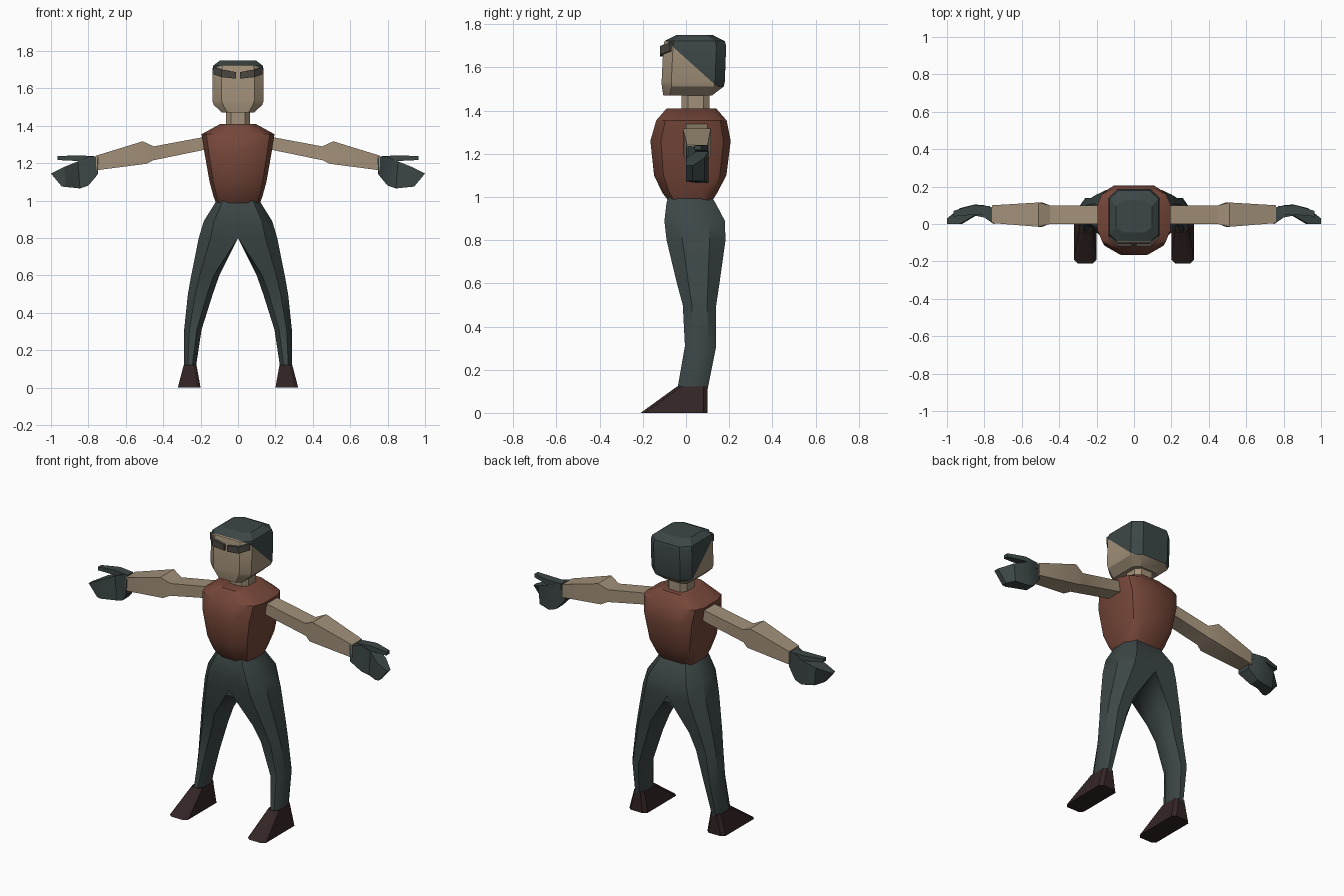
import bpy, bmesh, math
from mathutils import Vector

if "Cube" in bpy.data.objects:
    bpy.data.objects.remove(bpy.data.objects["Cube"])


def mat(name, rgb):
    m = bpy.data.materials.new(name)
    m.diffuse_color = (*rgb, 1)
    m.use_nodes = True
    m.node_tree.nodes["Principled BSDF"].inputs["Base Color"].default_value = m.diffuse_color
    return m


SKIN = mat("tan skin", (0.36, 0.28, 0.19))
SLATE = mat("dark slate", (0.046, 0.062, 0.062))
RUST = mat("rust shirt", (0.18, 0.062, 0.041))
SHOE = mat("dark brown leather", (0.034, 0.018, 0.018))
BROW = mat("grey brown", (0.07, 0.064, 0.055))


def loft(rings):
    """Skin a list of equal-length point rings and cap both ends."""
    bm = bmesh.new()
    vs = [[bm.verts.new(p) for p in r] for r in rings]
    n = len(vs[0])
    for a, b in zip(vs, vs[1:]):
        for i in range(n):
            j = (i + 1) % n
            bm.faces.new((a[i], a[j], b[j], b[i]))
    bm.faces.new(vs[0])
    bm.faces.new(vs[-1])
    bmesh.ops.recalc_face_normals(bm, faces=bm.faces)
    return bm


def finish(bm, name, mats, mirror=False, angle=25):
    me = bpy.data.meshes.new(name)
    bm.to_mesh(me)
    bm.free()
    for m in mats:
        me.materials.append(m)
    ob = bpy.data.objects.new(name, me)
    bpy.context.collection.objects.link(ob)
    bpy.ops.object.select_all(action='DESELECT')
    ob.select_set(True)
    bpy.context.view_layer.objects.active = ob
    bpy.ops.object.shade_smooth_by_angle(angle=math.radians(angle))
    if mirror:
        ob.modifiers.new("mirror", 'MIRROR')
    return ob


def oct_ring(x0, x1, y0, y1, z, ci, co, d):
    """Rectangle with cut corners: ci/co inner/outer cut in x, d cut in y."""
    return [(x, y, z) for x, y in (
        (x0 + ci, y0), (x1 - co, y0), (x1, y0 + d), (x1, y1 - d),
        (x1 - co, y1), (x0 + ci, y1), (x0, y1 - d), (x0, y0 + d))]


def x_ring(xt, zt, xb, zb, y0, y1):
    """Four-sided ring for limbs that run along x."""
    return [(xt, y0, zt), (xt, y1, zt), (xb, y1, zb), (xb, y0, zb)]


# Torso
HALF = [(0.4, 0), (0.87, 0.13), (1, 0.32), (1, 0.75), (0.88, 0.91), (0.58, 1)]
PROFILE = HALF + [(-x, t) for x, t in reversed(HALF)]
torso = [(0.98, 0.115, -0.08, 0.12), (1.02, 0.13, -0.11, 0.145),
         (1.10, 0.152, -0.148, 0.187), (1.26, 0.18, -0.165, 0.207),
         (1.355, 0.195, -0.138, 0.188), (1.41, 0.095, -0.09, 0.14)]
finish(loft([[(x * w, a + t * (b - a), z) for x, t in PROFILE]
             for z, w, a, b in torso]), "torso", [RUST], angle=35)

# Neck
finish(loft([oct_ring(-0.063, 0.063, -0.02, 0.11, z, 0.025, 0.025, 0.03)
             for z in (1.38, 1.50)]), "neck", [SKIN])

# Head, cut along the slanted hairline and coloured on either side of it
head = [(1.47, 0.085, -0.105, 0.12, 0.03, 0.03), (1.512, 0.13, -0.112, 0.175, 0.05, 0.045),
        (1.535, 0.137, -0.113, 0.18, 0.05, 0.045), (1.70, 0.137, -0.105, 0.186, 0.05, 0.045),
        (1.722, 0.132, -0.10, 0.18, 0.05, 0.045), (1.75, 0.095, -0.045, 0.125, 0.035, 0.03)]
bm = loft([oct_ring(-w, w, a, b, z, c, c, d) for z, w, a, b, c, d in head])
point, normal = Vector((0, -0.065, 1.70)), Vector((0, 0.18, 0.20)).normalized()
bmesh.ops.bisect_plane(bm, geom=bm.verts[:] + bm.edges[:] + bm.faces[:],
                       plane_co=point, plane_no=normal)
for f in bm.faces:
    c = f.calc_center_median()
    f.material_index = int((c - point).dot(normal) > 0 and c.z > 1.512)
finish(bm, "head", [SKIN, SLATE])

# Brows wrapping round the front corners of the head
brow = [(0.01, -0.12, 1.652, 1.687), (0.087, -0.12, 1.66, 1.70), (0.132, -0.077, 1.675, 1.715)]
finish(loft([[(x, y, a), (x, y, b), (x * 0.96, y + 0.016, b), (x * 0.96, y + 0.016, a)]
             for x, y, a, b in brow]), "brow", [BROW], True)

# Arms
finish(loft([x_ring(0.14, 1.348, 0.14, 1.28, 0.0, 0.10),
             x_ring(0.45, 1.29, 0.455, 1.215, 0.0, 0.10),
             x_ring(0.51, 1.317, 0.49, 1.197, -0.015, 0.115),
             x_ring(0.76, 1.24, 0.76, 1.162, 0.005, 0.10)]), "arm", [SKIN], True)

# Gloved hands: cupped palm and fingers, with a thumb on top
finish(loft([x_ring(0.745, 1.235, 0.75, 1.14, 0.0, 0.085),
             x_ring(0.80, 1.235, 0.80, 1.08, 0.035, 0.10),
             x_ring(0.855, 1.21, 0.845, 1.065, 0.045, 0.104),
             x_ring(0.93, 1.18, 0.92, 1.073, 0.0, 0.085),
             x_ring(1.0, 1.145, 0.942, 1.075, 0.0, 0.03)]), "glove", [SLATE], True)
finish(loft([x_ring(0.77, 1.238, 0.77, 1.20, 0.045, 0.095),
             x_ring(0.86, 1.242, 0.86, 1.212, 0.05, 0.102),
             x_ring(0.965, 1.238, 0.965, 1.217, 0.04, 0.07)]), "thumb", [SLATE], True)

# Trousers: one leg with half the hips, mirrored
leg = [(1.0, 0, 0.115, -0.08, 0.12, 0), (0.975, 0, 0.13, -0.09, 0.135, 0),
       (0.89, 0, 0.183, -0.10, 0.18, 0), (0.80, 0, 0.21, -0.09, 0.183, 0),
       (0.60, 0.10, 0.25, -0.042, 0.155, 0.03), (0.50, 0.135, 0.268, -0.015, 0.14, 0.03),
       (0.31, 0.195, 0.288, -0.005, 0.14, 0.025), (0.11, 0.225, 0.288, -0.04, 0.10, 0.02)]
bm = loft([oct_ring(x0, x1, a, b, z, ci, 0.3 * (x1 - x0), 0.27 * (b - a))
           for z, x0, x1, a, b, ci in leg])
bmesh.ops.delete(bm, geom=[f for f in bm.faces if all(v.co.x < 1e-5 for v in f.verts)],
                 context='FACES_ONLY')
finish(bm, "trousers", [SLATE], True, 35)

# Shoes
finish(loft([oct_ring(0.20, 0.322, -0.21, 0.10, 0.0, 0.02, 0.02, 0.02),
             oct_ring(0.222, 0.29, -0.042, 0.10, 0.122, 0.015, 0.015, 0.02)]),
       "shoe", [SHOE], True)
